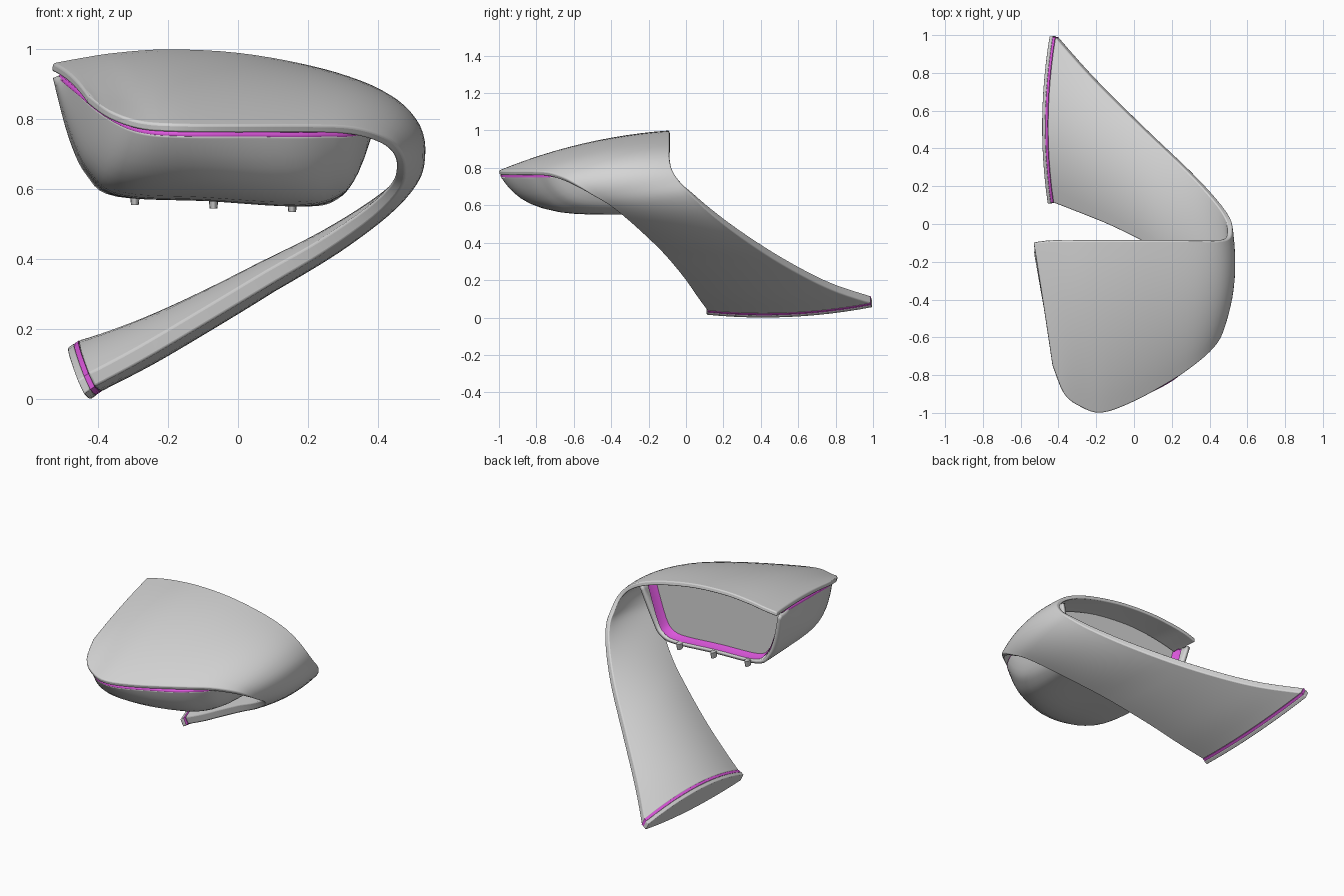
import bpy, bmesh
from mathutils import Vector

cube = bpy.data.objects.get("Cube")
if cube:
    bpy.data.objects.remove(cube, do_unlink=True)


def material(name, color):
    mat = bpy.data.materials.new(name)
    mat.use_nodes = True
    mat.diffuse_color = color
    mat.node_tree.nodes["Principled BSDF"].inputs["Base Color"].default_value = color
    return mat


grey = material("satin grey", (0.66, 0.66, 0.66, 1))
magenta = material("magenta seal", (0.75, 0.1, 0.75, 1))


def clamp(v):
    return max(0.0, min(1.0, v))


def spline(points, steps):
    """Smooth path through the points."""
    pts = [Vector(p) for p in points]
    path = []
    for i in range(len(pts) - 1):
        a, b, c, d = (pts[max(0, min(len(pts) - 1, i + k))] for k in (-1, 0, 1, 2))
        for s in range(steps):
            t = s / steps
            path.append(0.5 * (2 * b + (c - a) * t + (2 * a - 5 * b + 4 * c - d) * t ** 2
                               + (3 * b - a - 3 * c + d) * t ** 3))
    return path + [pts[-1]]


def finish(obj, mat, bevel=0.0):
    obj.data.materials.append(mat)
    if bevel:
        mod = obj.modifiers.new("soft edges", "BEVEL")
        mod.width, mod.segments = bevel, 3
        mod.limit_method, mod.angle_limit = "ANGLE", 0.85
    bpy.ops.object.select_all(action="DESELECT")
    obj.select_set(True)
    bpy.context.view_layer.objects.active = obj
    bpy.ops.object.shade_smooth_by_angle(angle=0.8)
    return obj


def loft(name, rows, mat, solid=False, bevel=0.0):
    """Skin rows of points; a solid has looped rows closed by strips of quads."""
    bm = bmesh.new()
    grid = [[bm.verts.new(p) for p in row] for row in rows]
    n = len(grid[0])
    for r0, r1 in zip(grid, grid[1:]):
        for j in range(n if solid else n - 1):
            k = (j + 1) % n
            bm.faces.new((r0[j], r0[k], r1[k], r1[j]))
    if solid:
        for row in (grid[0], grid[-1]):
            for j in range(n // 2 - 1):
                bm.faces.new((row[j], row[j + 1], row[n - 2 - j], row[n - 1 - j]))
    bmesh.ops.recalc_face_normals(bm, faces=bm.faces)
    mesh = bpy.data.meshes.new(name)
    bm.to_mesh(mesh)
    bm.free()
    obj = bpy.data.objects.new(name, mesh)
    bpy.context.collection.objects.link(obj)
    return finish(obj, mat, bevel)


# Cover and arm: one ribbon between a back edge and a front edge
STEPS, ACROSS = 4, 12
back_edge = [(-.53, -.1, .96), (-.45, -.09, .975), (-.35, -.09, .99), (-.2, -.09, 1),
             (0, -.09, .99), (.2, -.09, .955), (.35, -.09, .91), (.45, -.09, .855),
             (.505, -.075, .79), (.52, -.035, .725), (.51, .03, .655), (.44, .13, .56),
             (.3, .28, .44), (.1, .47, .31), (-.1, .665, .2), (-.25, .82, .13),
             (-.4, .99, .075)]
front_edge = [(-.43, -.75, .87), (-.37, -.9, .825), (-.28, -.97, .793), (-.17, -1, .785),
              (0, -.94, .783), (.2, -.83, .783), (.33, -.74, .777), (.42, -.66, .75),
              (.465, -.59, .71), (.48, -.51, .66), (.465, -.41, .6), (.39, -.31, .52),
              (.25, -.2, .42), (.1, -.11, .33), (-.1, -.01, .21), (-.27, .06, .11),
              (-.41, .115, .035)]
backs, fronts = spline(back_edge, STEPS), spline(front_edge, STEPS)


def ribbon_section(i):
    b, f = backs[i], fronts[i]
    lo, hi = max(0, i - 1), min(len(backs) - 1, i + 1)
    tangent = backs[hi] + fronts[hi] - backs[lo] - fronts[lo]
    normal = (f - b).cross(tangent).normalized()
    station = i / STEPS
    arm, foot = clamp((station - 8) / 5), clamp((station - 13) / 3)
    bulge = 0.038 * clamp(0.3 + station / 3) - 0.026 * arm + 0.023 * foot
    outer, inner = [], []
    for j in range(ACROSS + 1):
        u = j / ACROSS
        hump = 4 * u * (1 - u)
        p = b.lerp(f, u) + normal * bulge * hump
        outer.append(p)
        inner.append(p - normal * (0.024 + 0.018 * arm + hump * (0.05 * arm + 0.065 * foot)))
    return outer + inner[::-1]


sections = [ribbon_section(i) for i in range(len(backs))]
loft("cover_and_arm", sections, grey, True, 0.009)

# Foot of the arm: seal and end plate
end = sections[-1]
centre = sum(end, Vector()) / len(end)
out = Vector((-.82, 0, -.57))


def end_row(scale, distance):
    return [centre + (p - centre) * scale + out * distance for p in end]


loft("foot_seal", [end_row(1, 0), end_row(1, .015)], magenta, True)
loft("foot_plate", [end_row(1.01, .015), end_row(1.01, .037)], grey, True, 0.004)

# Housing bowl: from the back rim to the seam under the cover
rim = [(-.52, -.14, .92), (-.475, -.16, .75), (-.425, -.17, .645), (-.345, -.17, .588),
       (-.07, -.17, .575), (.19, -.17, .56), (.28, -.17, .58), (.33, -.17, .65),
       (.4, -.14, .86)]
seam = [(-.505, -.2, .918), (-.445, -.55, .868), (-.38, -.8, .815), (-.285, -.94, .768),
        (-.15, -.98, .756), (.06, -.895, .754), (.24, -.79, .754), (.35, -.64, .765),
        (.41, -.2, .86)]
rim_path, seam_path = spline(rim, 5), spline(seam, 5)
columns = []
for r, s in zip(rim_path, seam_path):
    column = []
    for j in range(15):
        depth = 1 - (1 - j / 14) ** 2
        rise = depth ** 7
        column.append(Vector((r.x + (s.x - r.x) * (depth + rise) / 2,
                              r.y + (s.y - r.y) * depth,
                              r.z + (s.z - r.z) * rise)))
    columns.append(column)
housing = loft("housing", columns, grey)
shell = housing.modifiers.new("wall", "SOLIDIFY")
shell.thickness, shell.offset = 0.02, 0

# Magenta seal along the seam
curve = bpy.data.curves.new("seam_seal", "CURVE")
curve.dimensions, curve.bevel_depth, curve.bevel_resolution = "3D", 0.011, 1
line = curve.splines.new("POLY")
line.points.add(len(seam_path) - 1)
for point, p in zip(line.points, seam_path):
    point.co = (p.x, p.y, p.z, 1)
seal = bpy.data.objects.new("seam_seal", curve)
bpy.context.collection.objects.link(seal)
curve.materials.append(magenta)

# Inner seal and recessed panel in the back opening
middle = Vector((-.06, 0, .8))


def inset_rim(scale, y):
    return [Vector((middle.x + (p.x - middle.x) * scale, y,
                    middle.z + (p.z - middle.z) * scale)) for p in rim_path]


loft("opening_seal", [inset_rim(.95, -.175), inset_rim(.94, -.21), inset_rim(.9, -.235)], magenta)
low = inset_rim(.94, -.23)
top = []
for p in low:
    u = (p.x - low[0].x) / (low[-1].x - low[0].x)
    z = low[0].z + (low[-1].z - low[0].z) * u + 0.3 * u * (1 - u)
    top.append(Vector((p.x, p.y, z)))
loft("mirror_panel", [low, top], grey)

# Pegs under the housing, longer from front to back
for name, x, z in (("right", -.295, .573), ("middle", -.07, .563), ("left", .155, .553)):
    bpy.ops.mesh.primitive_cone_add(vertices=12, radius1=.011, radius2=.015, depth=.036,
                                    location=(x, -.165, z))
    peg = bpy.context.object
    peg.name = name + "_peg"
    peg.scale.y = 2
    finish(peg, grey)
